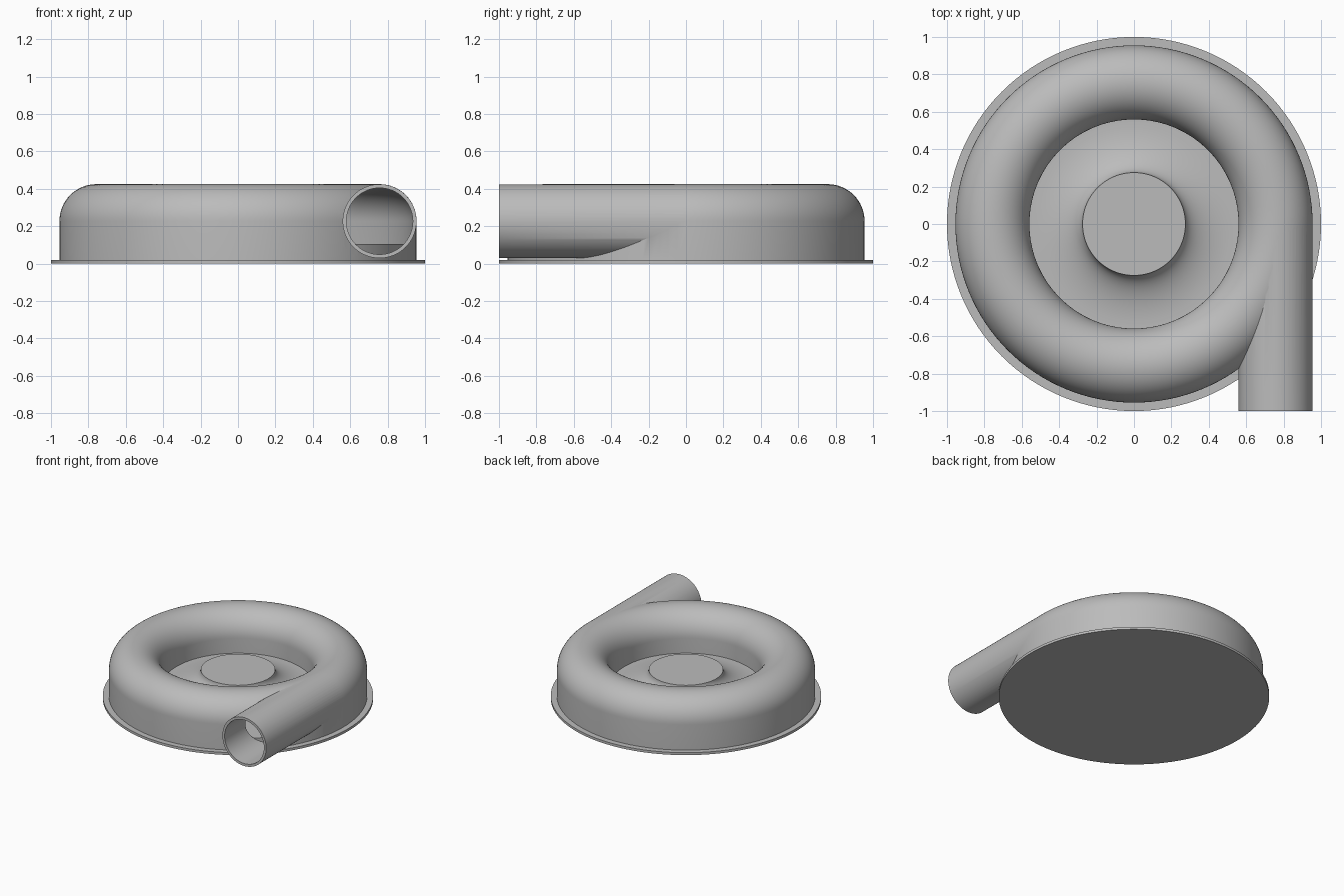
import bpy, bmesh, math
from mathutils import Matrix

if "Cube" in bpy.data.objects:
    bpy.data.objects.remove(bpy.data.objects["Cube"])

grey = bpy.data.materials.new("cast_grey")
grey.use_nodes = True
colour = (0.5, 0.5, 0.5, 1)
grey.diffuse_color = colour
grey.node_tree.nodes["Principled BSDF"].inputs["Base Color"].default_value = colour

RING, TUBE, WALL, AXIS_Z = 0.757, 0.198, 0.02, 0.227
FLANGE, FLOOR = 0.02, 0.105


def add_object(name, bm):
    bmesh.ops.recalc_face_normals(bm, faces=bm.faces)
    mesh = bpy.data.meshes.new(name)
    bm.to_mesh(mesh)
    bm.free()
    mesh.materials.append(grey)
    ob = bpy.data.objects.new(name, mesh)
    bpy.context.collection.objects.link(ob)
    return ob


def revolve(name, profile, closed=False, steps=128):
    """Spin an (r, z) profile around the z axis."""
    bm = bmesh.new()
    verts = [bm.verts.new((r, 0, z)) for r, z in profile]
    edges = [bm.edges.new(p) for p in zip(verts, verts[1:])]
    if closed:
        edges.append(bm.edges.new((verts[-1], verts[0])))
    bmesh.ops.spin(bm, geom=verts + edges, cent=(0, 0, 0), axis=(0, 0, 1),
                   angle=math.tau, steps=steps, use_duplicate=False)
    bmesh.ops.remove_doubles(bm, verts=bm.verts, dist=1e-4)
    return add_object(name, bm)


def pipe(name, radius, y0, y1):
    """Solid cylinder along y at the outlet position."""
    bm = bmesh.new()
    place = Matrix.Translation((RING, (y0 + y1) / 2, AXIS_Z)) @ Matrix.Rotation(math.pi / 2, 4, "X")
    bmesh.ops.create_cone(bm, cap_ends=True, segments=96, radius1=radius,
                          radius2=radius, depth=y1 - y0, matrix=place)
    return add_object(name, bm)


def arch(radius, bottom, n=32):
    """Half-round roof on two straight legs."""
    pts = [(RING + radius * math.cos(math.pi * i / n),
            AXIS_Z + radius * math.sin(math.pi * i / n)) for i in range(n + 1)]
    return [(RING + radius, bottom)] + pts + [(RING - radius, bottom)]


def smooth(ob):
    bpy.ops.object.select_all(action="DESELECT")
    ob.select_set(True)
    bpy.context.view_layer.objects.active = ob
    bpy.ops.object.shade_smooth_by_angle(angle=math.radians(30))


# Mounting flange and the raised floor inside the casing
flange = revolve("base_flange", [(0, 0), (1, 0), (1, FLANGE), (0, FLANGE)])
floor = revolve("inner_floor", [(0, FLANGE), (0.936, FLANGE), (0.936, FLOOR), (0, FLOOR)])

# Hub with a concave flare
flare = [(0.275 + 0.27 * (1 - math.cos(a)), 0.232 - 0.127 * math.sin(a))
         for a in (math.pi / 2 * i / 16 for i in range(17))]
hub = revolve("hub", [(0, 0.232)] + flare + [(0, FLOOR)])

# Hollow scroll casing with tangential outlet
casing = revolve("scroll_casing", arch(TUBE, FLANGE), closed=True)
tools = [("UNION", pipe("outlet_solid", TUBE - 0.0005, -1, 0)),
         ("DIFFERENCE", revolve("scroll_void", arch(TUBE - WALL, -0.05), closed=True)),
         ("DIFFERENCE", pipe("outlet_bore", TUBE - WALL - 0.0005, -1.1, 0))]
bpy.context.view_layer.objects.active = casing
for operation, tool in tools:
    mod = casing.modifiers.new(operation.title(), "BOOLEAN")
    mod.operation, mod.object, mod.solver = operation, tool, "EXACT"
    bpy.ops.object.modifier_apply(modifier=mod.name)
for _, tool in tools:
    bpy.data.objects.remove(tool)

for ob in (flange, floor, hub, casing):
    smooth(ob)
